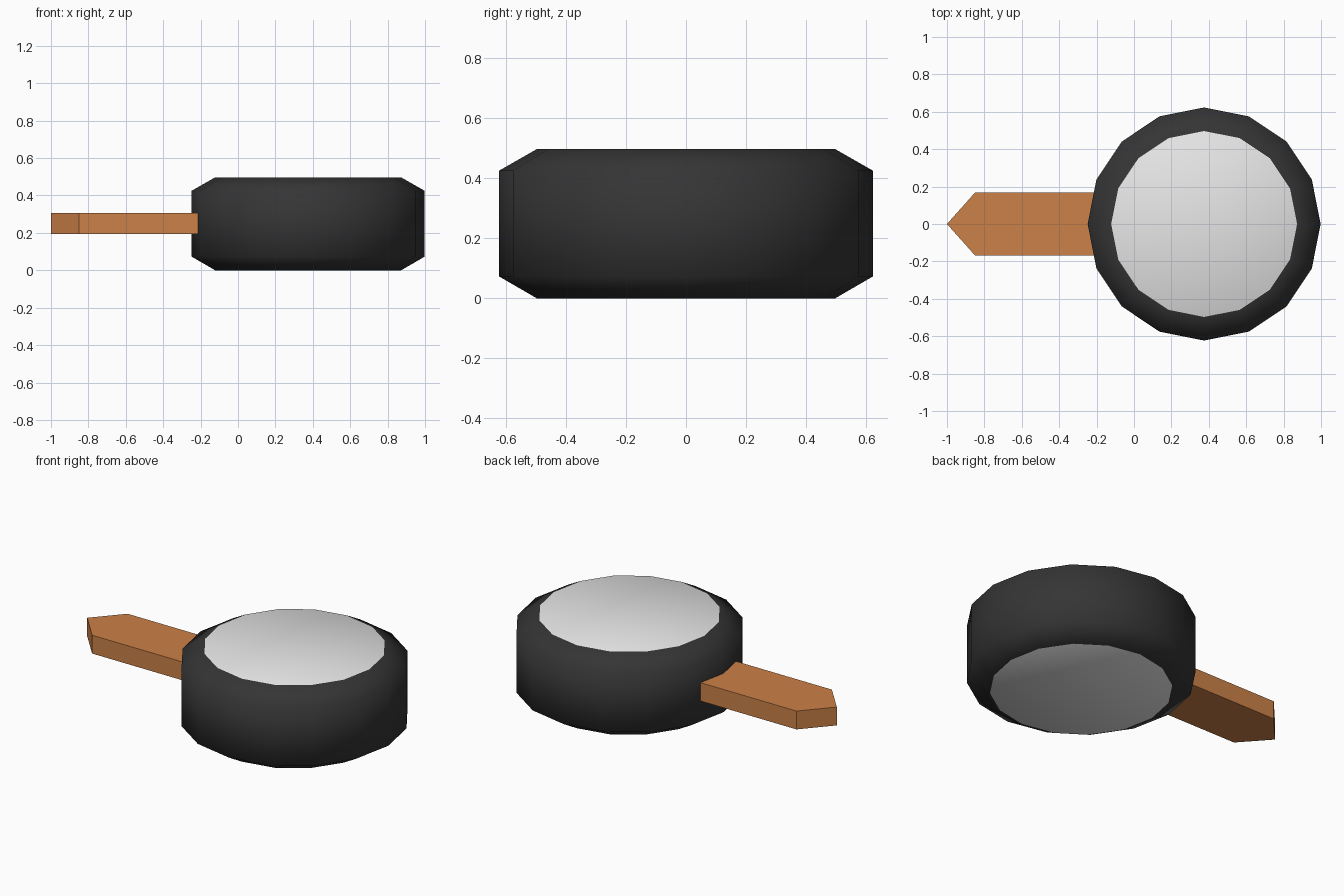
import bpy, bmesh, math

if "Cube" in bpy.data.objects:
    bpy.data.objects.remove(bpy.data.objects["Cube"])


def material(name, rgb):
    m = bpy.data.materials.new(name)
    m.diffuse_color = (*rgb, 1)
    m.use_nodes = True
    m.node_tree.nodes["Principled BSDF"].inputs["Base Color"].default_value = m.diffuse_color
    return m


def add_object(name, bm, mats):
    bmesh.ops.recalc_face_normals(bm, faces=bm.faces)
    mesh = bpy.data.meshes.new(name)
    bm.to_mesh(mesh)
    bm.free()
    for m in mats:
        mesh.materials.append(m)
    obj = bpy.data.objects.new(name, mesh)
    bpy.context.collection.objects.link(obj)
    return obj


black = material("black", (0.035, 0.035, 0.035))
skin = material("pale grey", (0.8, 0.8, 0.8))
wood = material("orange wood", (0.6, 0.22, 0.065))

# Drum: 16-sided barrel with bevelled rims and pale flat heads
SIDES, CENTRE_X = 16, 0.375
bm = bmesh.new()
rings = []
for radius, z in ((0.497, 0), (0.623, 0.073), (0.623, 0.425), (0.497, 0.497)):
    rings.append([bm.verts.new((CENTRE_X + radius * math.cos(a), radius * math.sin(a), z))
                  for a in (2 * math.pi * i / SIDES for i in range(SIDES))])
for low, high in zip(rings, rings[1:]):
    for i in range(SIDES):
        j = (i + 1) % SIDES
        bm.faces.new((low[i], low[j], high[j], high[i]))
for ring in (rings[0], rings[-1]):
    bm.faces.new(ring).material_index = 1
for f in bm.faces:
    f.smooth = True
add_object("drum", bm, [black, skin])

# Handle: flat bar with a pointed end, running into the drum side
bm = bmesh.new()
outline = ((-1, 0), (-0.85, -0.168), (-0.17, -0.168), (-0.17, 0.168), (-0.85, 0.168))
base = bm.faces.new([bm.verts.new((x, y, 0.195)) for x, y in outline])
top = bmesh.ops.extrude_face_region(bm, geom=[base])
bmesh.ops.translate(bm, vec=(0, 0, 0.11),
                    verts=[v for v in top["geom"] if isinstance(v, bmesh.types.BMVert)])
add_object("handle", bm, [wood])
